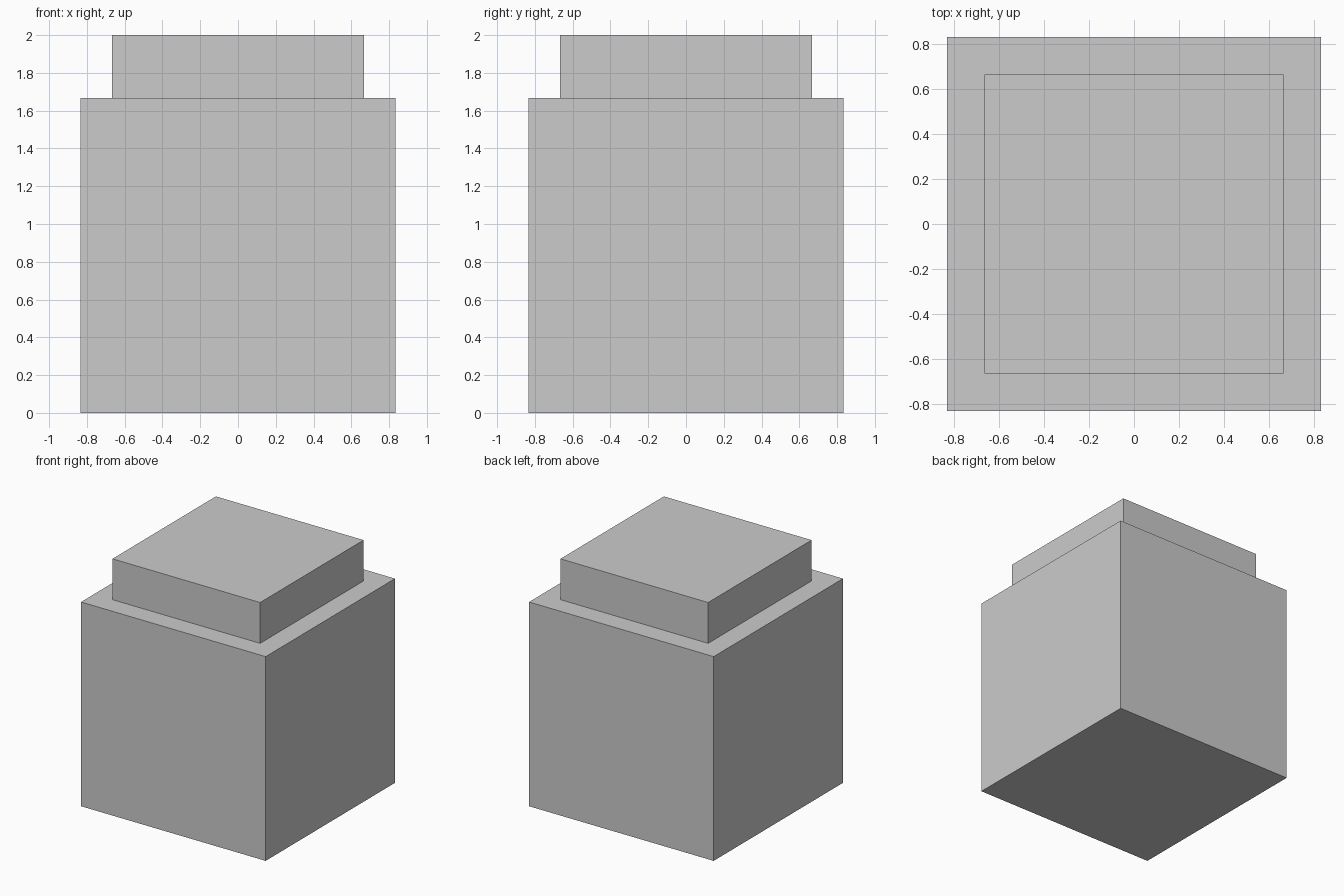
import bpy

if "Cube" in bpy.data.objects:
    bpy.data.objects.remove(bpy.data.objects["Cube"])


def box(name, width, z_bottom, z_top):
    """Square-based box centred on the z axis."""
    height = z_top - z_bottom
    bpy.ops.mesh.primitive_cube_add(size=1, location=(0, 0, z_bottom + height / 2))
    obj = bpy.context.object
    obj.name = name
    obj.scale = (width, width, height)
    bpy.ops.object.transform_apply(location=False, rotation=False, scale=True)
    return obj


BODY_TOP = 5 / 3

# Large cube body
box("body", 5 / 3, 0, BODY_TOP)

# Smaller flat cap resting on the body
box("cap", 4 / 3, BODY_TOP, 2)
